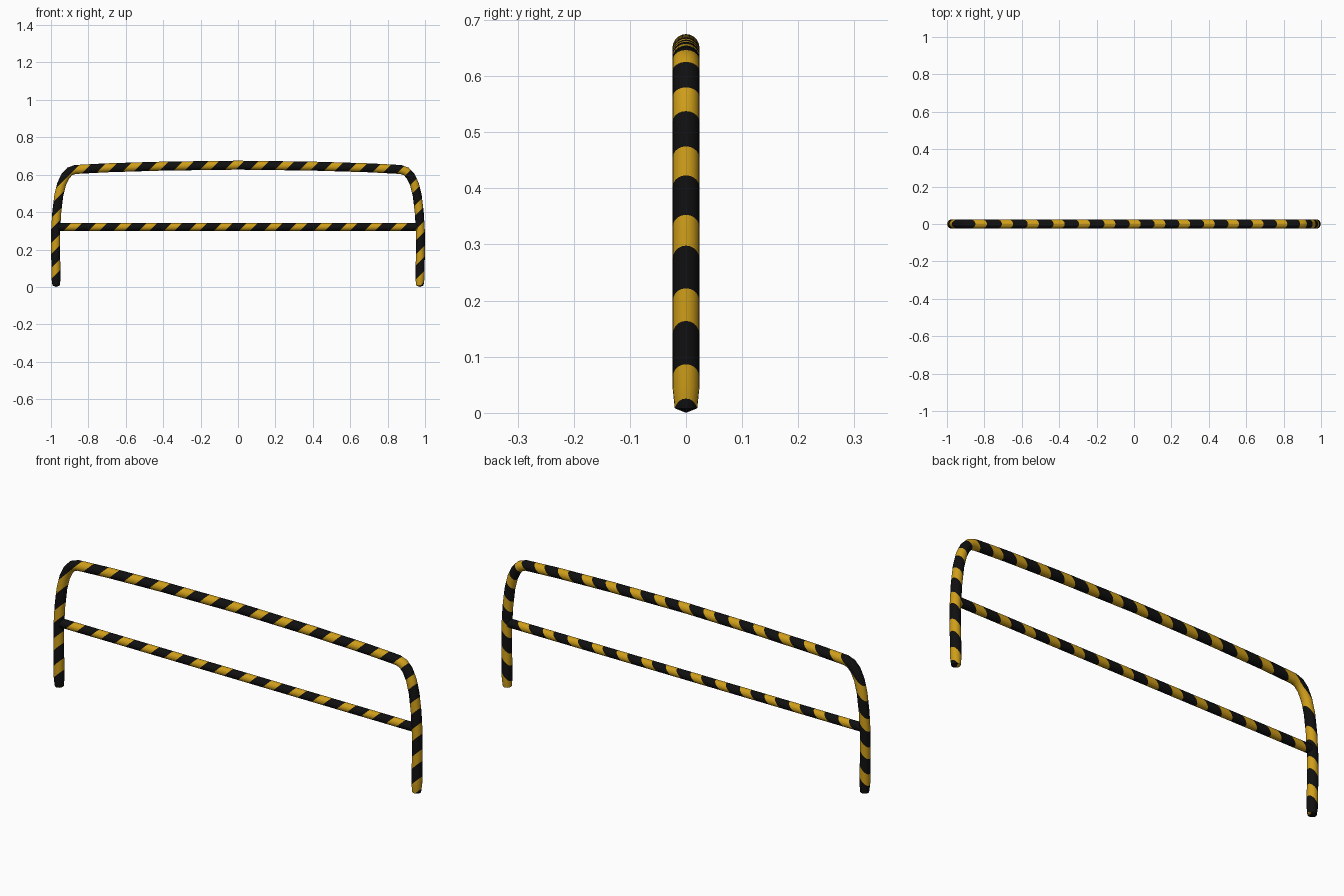
import bpy, bmesh, math
from mathutils import Vector

cube = bpy.data.objects.get("Cube")
if cube:
    bpy.data.objects.remove(cube, do_unlink=True)


def make_material(name, color):
    mat = bpy.data.materials.new(name)
    mat.use_nodes = True
    mat.diffuse_color = color
    mat.node_tree.nodes["Principled BSDF"].inputs["Base Color"].default_value = color
    return mat


yellow = make_material("hazard yellow", (0.62, 0.34, 0.01, 1))
black = make_material("hazard black", (0.005, 0.005, 0.005, 1))

SIDES = 20
PERIOD = 0.134      # spacing of the diagonal stripes
CENTER = 0.002      # middle of one yellow stripe along x - z, at half height
HALF_YELLOW = 0.029


def sweep(name, path):
    """Round tube through (x, z, radius) points, closed with pointed caps."""
    bm = bmesh.new()
    pts = [Vector((x, 0, z)) for x, z, r in path]
    rings = []
    for i, (x, z, r) in enumerate(path):
        t = (pts[min(i + 1, len(pts) - 1)] - pts[max(i - 1, 0)]).normalized()
        side = Vector((-t.z, 0, t.x))
        ring = []
        for k in range(SIDES):
            a = math.tau * k / SIDES
            ring.append(bm.verts.new(pts[i] + r * (side * math.cos(a) + Vector((0, 1, 0)) * math.sin(a))))
        rings.append(ring)
    for a, b in zip(rings, rings[1:]):
        for k in range(SIDES):
            j = (k + 1) % SIDES
            bm.faces.new((a[k], a[j], b[j], b[k]))
    for ring, p, q in ((rings[0], pts[0], pts[1]), (rings[-1], pts[-1], pts[-2])):
        tip = bm.verts.new(p + (p - q).normalized() * 0.008)
        for k in range(SIDES):
            bm.faces.new((ring[k], ring[(k + 1) % SIDES], tip))

    # Cut the surface along the stripe edges, then colour by stripe
    for n in range(-14, 10):
        for edge in (-HALF_YELLOW, HALF_YELLOW):
            bmesh.ops.bisect_plane(
                bm, geom=bm.verts[:] + bm.edges[:] + bm.faces[:], dist=1e-6,
                plane_co=(CENTER + n * PERIOD + edge, 0, 0), plane_no=(1, 0, -1))
    for f in bm.faces:
        c = f.calc_center_median()
        d = (c.x - c.z - CENTER + PERIOD / 2) % PERIOD - PERIOD / 2
        f.material_index = 0 if abs(d) < HALF_YELLOW else 1
    bmesh.ops.recalc_face_normals(bm, faces=bm.faces)

    mesh = bpy.data.meshes.new(name)
    bm.to_mesh(mesh)
    bm.free()
    mesh.materials.append(yellow)
    mesh.materials.append(black)
    obj = bpy.data.objects.new(name, mesh)
    bpy.context.collection.objects.link(obj)
    bpy.ops.object.select_all(action="DESELECT")
    obj.select_set(True)
    bpy.context.view_layer.objects.active = obj
    bpy.ops.object.shade_smooth_by_angle(angle=math.radians(35))
    return obj


# Bent hoop: both legs and the gently bowed top rail
R = 0.024
half = [(0.972, 0.008, 0.020), (0.973, 0.045, R), (0.975, 0.18, R), (0.975, 0.30, R),
        (0.969, 0.40, R), (0.958, 0.49, R), (0.943, 0.55, R), (0.922, 0.594, R),
        (0.899, 0.618, R), (0.870, 0.628, R), (0.70, 0.637, R), (0.40, 0.646, R)]
hoop = [(-x, z, r) for x, z, r in half] + [(0, 0.651, R)] + half[::-1]
sweep("hoop_tube", hoop)

# Straight cross rail between the legs
sweep("cross_rail", [(-0.96, 0.321, 0.021), (-0.93, 0.321, 0.021),
                     (0.93, 0.321, 0.021), (0.96, 0.321, 0.021)])
